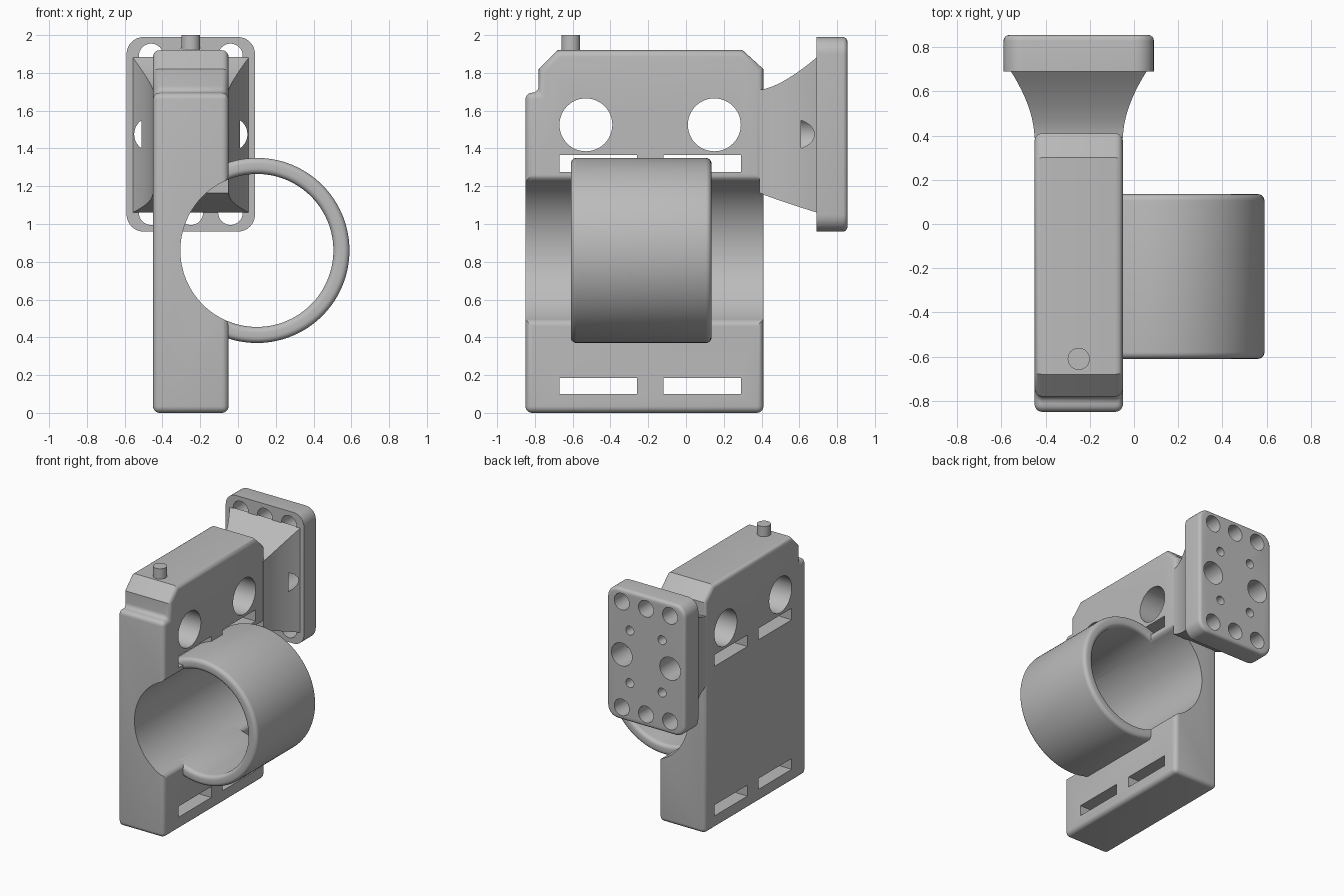
import bpy, bmesh
from math import sin, cos, pi, sqrt, atan2, radians
from mathutils import Vector

if "Cube" in bpy.data.objects:
    bpy.data.objects.remove(bpy.data.objects["Cube"])

# Single plain material
grey = bpy.data.materials.new("plain_grey")
grey.use_nodes = True
colour = (0.5, 0.5, 0.5, 1)
grey.diffuse_color = colour
grey.node_tree.nodes["Principled BSDF"].inputs["Base Color"].default_value = colour


def make(name, bm):
    bmesh.ops.recalc_face_normals(bm, faces=bm.faces)
    mesh = bpy.data.meshes.new(name)
    bm.to_mesh(mesh)
    bm.free()
    ob = bpy.data.objects.new(name, mesh)
    bpy.context.collection.objects.link(ob)
    mesh.materials.append(grey)
    return ob


def prism(name, points, axis, start, end):
    """Extrude a 2D outline along an axis."""
    place = {"X": lambda u, v, w: (w, u, v),
             "Y": lambda u, v, w: (u, w, v),
             "Z": lambda u, v, w: (u, v, w)}[axis]
    bm = bmesh.new()
    face = bm.faces.new([bm.verts.new(place(u, v, start)) for u, v in points])
    ext = bmesh.ops.extrude_face_region(bm, geom=[face])["geom"]
    shift = Vector(place(0, 0, end - start))
    bmesh.ops.translate(bm, vec=shift,
                        verts=[g for g in ext if isinstance(g, bmesh.types.BMVert)])
    return make(name, bm)


def arc(cu, cv, r, a, b, n):
    return [(cu + r * cos(a + (b - a) * i / n), cv + r * sin(a + (b - a) * i / n))
            for i in range(n + 1)]


def circle(cu, cv, r, n=48):
    return arc(cu, cv, r, 0, 2 * pi, n)[:-1]


def rect(u0, u1, v0, v1):
    return [(u0, v0), (u1, v0), (u1, v1), (u0, v1)]


def apply(ob, mod):
    bpy.context.view_layer.objects.active = ob
    bpy.ops.object.modifier_apply(modifier=mod.name)


def bevel(ob, width, segments, angle):
    mod = ob.modifiers.new("round", "BEVEL")
    mod.width, mod.segments = width, segments
    mod.limit_method, mod.angle_limit = "ANGLE", radians(angle)
    apply(ob, mod)


def cut(ob, cutters):
    for c in cutters:
        mod = ob.modifiers.new("cut", "BOOLEAN")
        mod.operation, mod.solver, mod.object = "DIFFERENCE", "EXACT", c
        apply(ob, mod)
        bpy.data.objects.remove(c)


LEFT, RIGHT = -0.45, -0.05            # body sides
MID = (LEFT + RIGHT) / 2
BX, BZ, BORE, OUTER = 0.1, 0.86, 0.405, 0.49

# Main body: side outline with chamfered top and a front step
body = prism("body", [(-0.85, 0), (0.41, 0), (0.41, 1.82), (0.3, 1.92), (-0.68, 1.92),
                      (-0.78, 1.82), (-0.78, 1.695), (-0.85, 1.695)], "X", LEFT, RIGHT)
bevel(body, 0.05, 5, 50)

# Bore cutter with rounded lips where it meets the side face
f = 0.04
lip_x = RIGHT - f
lip_dz = sqrt((BORE + f) ** 2 - (BX - lip_x) ** 2)
t = atan2(lip_dz, lip_x - BX)
top_lip = arc(lip_x, BZ + lip_dz, f, 0, t - pi, 6)
low_lip = arc(lip_x, BZ - lip_dz, f, pi - t, 0, 6)
outline = (top_lip[:-1] + arc(BX, BZ, BORE, t, 2 * pi - t, 48) + low_lip[1:]
           + [(0.2, BZ - lip_dz), (0.2, BZ + lip_dz)])
cutters = [prism("bore_cutter", outline, "Y", -1, 1)]

# Round windows and strap slots through the body
for y in (-0.53, 0.15):
    cutters.append(prism("window_cutter", circle(y, 1.525, 0.14), "X", -1, 1))
for y0, y1 in ((-0.67, -0.26), (-0.12, 0.29)):
    for z0, z1 in ((0.1, 0.185), (1.275, 1.365)):
        cutters.append(prism("slot_cutter", rect(y0, y1, z0, z1), "X", -1, 1))
cut(body, cutters)

# Open holder ring: rounded section swept around the bore axis
bm = bmesh.new()
c = 0.03
section = []
for r, y, a in ((OUTER - c, 0.135 - c, 0), (BORE + c, 0.135 - c, pi / 2),
                (BORE + c, -0.61 + c, pi), (OUTER - c, -0.61 + c, 1.5 * pi)):
    section += arc(r, y, c, a, a + pi / 2, 5)
sweep = radians(120)
loops = []
steps = 72
for i in range(steps + 1):
    a = -sweep + 2 * sweep * i / steps
    loops.append([bm.verts.new((BX + r * cos(a), y, BZ + r * sin(a))) for r, y in section])
n = len(section)
for p, q in zip(loops, loops[1:]):
    for j in range(n):
        bm.faces.new((p[j], p[(j + 1) % n], q[(j + 1) % n], q[j]))
bm.faces.new(loops[0])
bm.faces.new(loops[-1])
ring = make("holder_ring", bm)

# Pin on top
pin = prism("top_pin", circle(MID, -0.61, 0.05, 32), "Z", 1.85, 2.0)

# Mounting plate with rounded corners and a softened back rim
k = 0.09
corners = []
for x, z, a in ((0.09 - k, 1.99 - k, 0), (-0.59 + k, 1.99 - k, pi / 2),
                (-0.59 + k, 0.96 + k, pi), (0.09 - k, 0.96 + k, 1.5 * pi)):
    corners += arc(x, z, k, a, a + pi / 2, 8)
plate = prism("mounting_plate", corners, "Y", 0.69, 0.855)
bm = bmesh.new()
bm.from_mesh(plate.data)
rim = [e for e in bm.edges if all(v.co.y > 0.8 for v in e.verts)]
bmesh.ops.bevel(bm, geom=rim, offset=0.025, segments=4, profile=0.5, affect="EDGES")
bm.to_mesh(plate.data)
bm.free()

# Flared neck between body and plate
bm = bmesh.new()
loops = []
for i in range(11):
    t = i / 10
    half, y = 0.2 + 0.11 * t ** 1.8, 0.39 + 0.305 * t
    low, high = 1.165 - 0.105 * t ** 0.9, 1.71 + 0.175 * t ** 1.5
    loops.append([bm.verts.new((x, y, z)) for x, z in rect(MID - half, MID + half, low, high)])
for p, q in zip(loops, loops[1:]):
    for j in range(4):
        bm.faces.new((p[j], p[(j + 1) % 4], q[(j + 1) % 4], q[j]))
bm.faces.new(loops[0])
bm.faces.new(loops[-1])
neck = make("flared_neck", bm)

# Bolt holes: rows above and below, large side holes, small inner holes
PZ = 1.475
holes = [(dx, dz, 0.065) for dx in (-0.21, 0, 0.21) for dz in (-0.415, 0.415)]
holes += [(dx, 0, 0.09) for dx in (-0.21, 0.21)]
holes += [(dx, dz, 0.035) for dx in (-0.14, 0.14) for dz in (-0.206, 0.206)]
cut(plate, [prism("bolt_cutter", circle(MID + dx, PZ + dz, r, 32), "Y", 0.6, 1)
            for dx, dz, r in holes])
cut(neck, [prism("side_cutter", circle(MID + dx, PZ, 0.09, 32), "Y", 0.61, 1)
           for dx in (-0.21, 0.21)])

# Smooth curved surfaces, keep hard edges
bpy.ops.object.select_all(action="DESELECT")
for ob in (body, ring, pin, plate, neck):
    ob.select_set(True)
bpy.context.view_layer.objects.active = body
bpy.ops.object.shade_smooth_by_angle(angle=radians(30))
